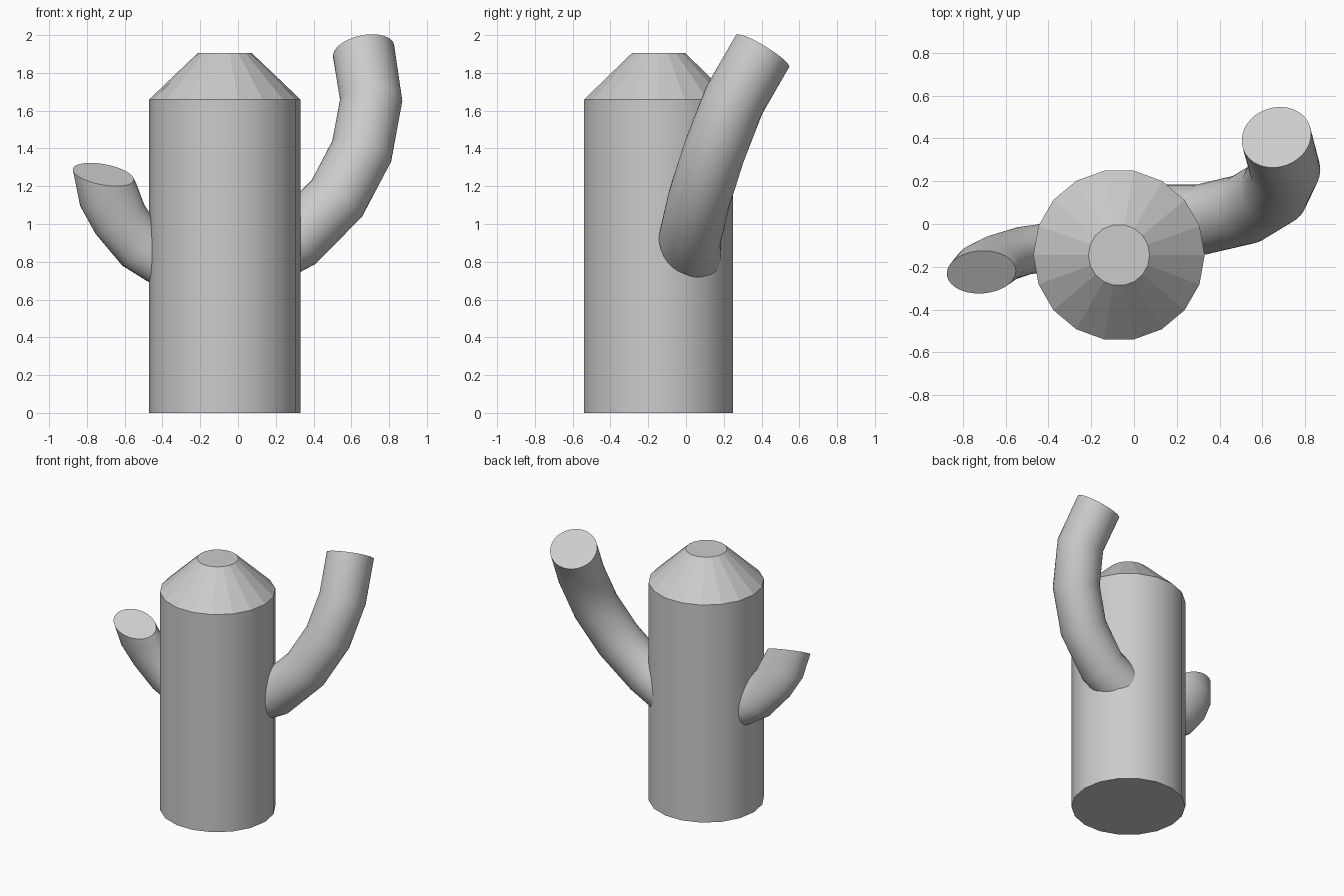
import bpy, bmesh, math
from mathutils import Vector

cube = bpy.data.objects.get("Cube")
if cube:
    bpy.data.objects.remove(cube)

grey = bpy.data.materials.new("plain grey")
grey.use_nodes = True
grey.diffuse_color = (0.6, 0.6, 0.6, 1)
grey.node_tree.nodes["Principled BSDF"].inputs["Base Color"].default_value = grey.diffuse_color


def loft(name, rings, smooth):
    """Skin a list of equal point rings and cap both ends."""
    bm = bmesh.new()
    loops = [[bm.verts.new(p) for p in ring] for ring in rings]
    count = len(loops[0])
    for low, high in zip(loops, loops[1:]):
        for i in range(count):
            j = (i + 1) % count
            bm.faces.new((low[i], low[j], high[j], high[i]))
    bm.faces.new(reversed(loops[0]))
    bm.faces.new(loops[-1])
    bmesh.ops.recalc_face_normals(bm, faces=bm.faces)
    mesh = bpy.data.meshes.new(name)
    bm.to_mesh(mesh)
    bm.free()
    mesh.materials.append(grey)
    obj = bpy.data.objects.new(name, mesh)
    bpy.context.collection.objects.link(obj)
    if smooth:
        bpy.ops.object.select_all(action='DESELECT')
        obj.select_set(True)
        bpy.context.view_layer.objects.active = obj
        bpy.ops.object.shade_smooth_by_angle(angle=math.radians(40))
    return obj


def ring(centre, u, v, sides):
    """Ellipse of points around a centre with half axes u and v."""
    angles = [2 * math.pi * i / sides for i in range(sides)]
    return [Vector(centre) + u * math.cos(a) + v * math.sin(a) for a in angles]


def arm(name, path, end_normal, radii, sides=32):
    """Bent tube whose rings stand across the path."""
    points = [Vector(p) for p in path]
    rings = []
    for i, p in enumerate(points):
        before = (p - points[max(i - 1, 0)]).normalized()
        after = (points[min(i + 1, len(points) - 1)] - p).normalized()
        normal = (before + after).normalized()
        if i == len(points) - 1:
            normal = Vector(end_normal).normalized()
        u = Vector((0, 1, 0)).cross(normal).normalized()
        v = normal.cross(u)
        rings.append(ring(p, u * radii[i][0], v * radii[i][1], sides))
    return loft(name, rings, True)


# Trunk and faceted conical cap
def disc(radius, z):
    return ring((-0.07, -0.145, z), Vector((radius, 0, 0)), Vector((0, radius, 0)), 18)


loft("trunk", [disc(0.4, 0), disc(0.4, 1.66)], True)
loft("cone_cap", [disc(0.4, 1.66), disc(0.143, 1.905)], False)

# Tall arm sweeping up and back
arm("left_arm",
    [(0.08, 0.02, 0.80), (0.31, 0.02, 0.92), (0.523, 0.07, 1.135),
     (0.655, 0.15, 1.385), (0.705, 0.255, 1.655), (0.665, 0.405, 1.915)],
    (-0.18, 0.51, 0.84), [(0.165, 0.165)] * 6)

# Short flattened arm sweeping up and forward
arm("right_arm",
    [(-0.12, -0.10, 0.66), (-0.345, -0.10, 0.76), (-0.515, -0.125, 0.88),
     (-0.625, -0.16, 1.025), (-0.685, -0.195, 1.15), (-0.713, -0.225, 1.262)],
    (0.16, -0.48, 0.86),
    [(0.12, 0.113), (0.125, 0.113), (0.14, 0.113),
     (0.15, 0.113), (0.16, 0.114), (0.164, 0.114)])
